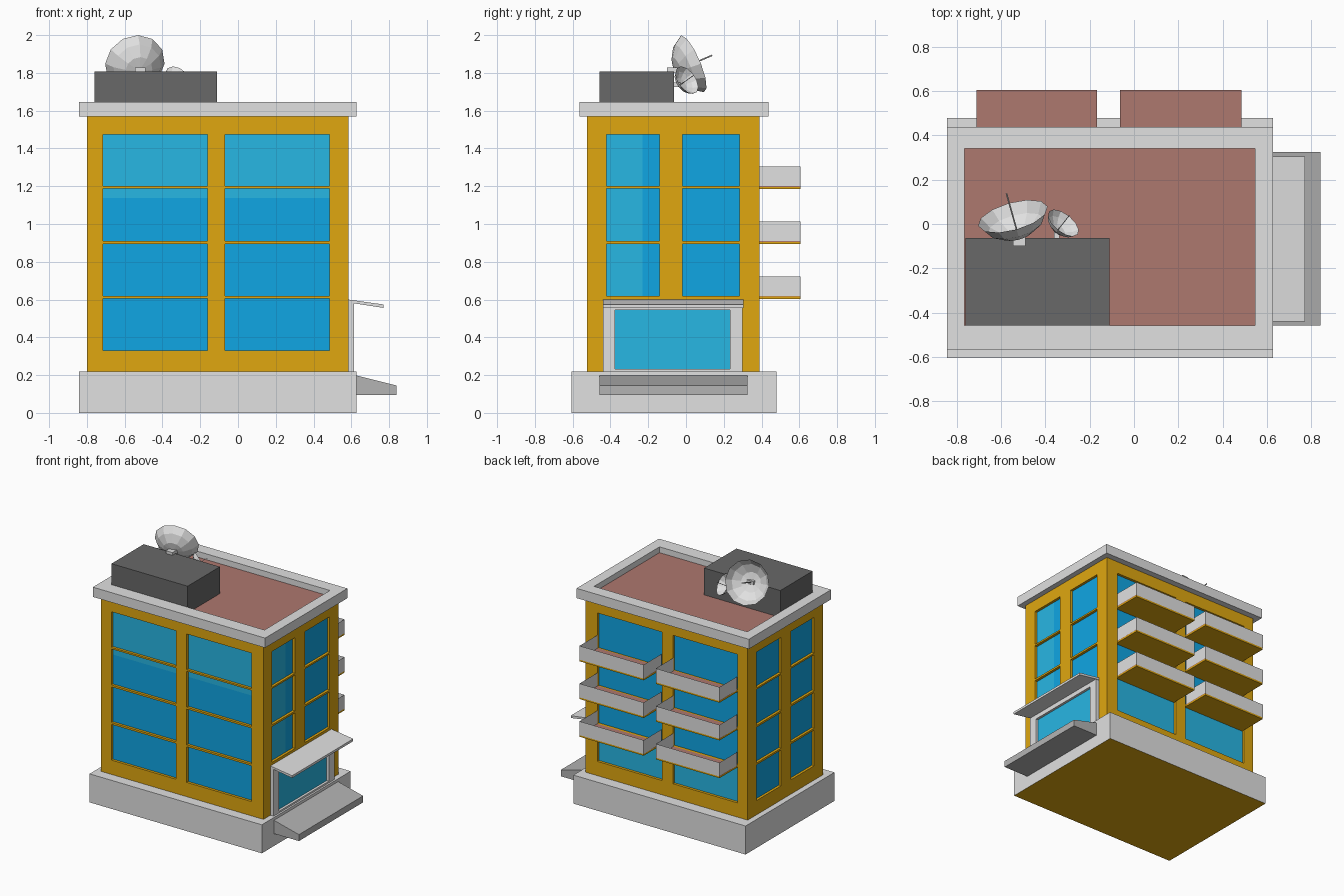
import bpy, bmesh, math
from mathutils import Vector

if "Cube" in bpy.data.objects:
    bpy.data.objects.remove(bpy.data.objects["Cube"])


def mat(name, r, g, b):
    m = bpy.data.materials.new(name)
    lin = [((c / 255 + 0.055) / 1.055) ** 2.4 if c > 10 else c / 255 / 12.92 for c in (r, g, b)]
    m.diffuse_color = (*lin, 1)
    m.use_nodes = True
    m.node_tree.nodes["Principled BSDF"].inputs["Base Color"].default_value = m.diffuse_color
    return m


ORANGE = mat("orange_wall", 224, 167, 16)
BLUE = mat("blue_glass", 16, 166, 228)
LIGHT = mat("light_blue_glass", 39, 183, 228)
GREY = mat("light_grey", 225, 225, 225)
MID = mat("mid_grey", 180, 180, 180)
DARK = mat("dark_grey", 104, 104, 104)
RED = mat("terracotta", 174, 120, 111)


def finish(name, bm, mats, recalc=True):
    if recalc:
        bmesh.ops.remove_doubles(bm, verts=bm.verts, dist=1e-5)
        bmesh.ops.recalc_face_normals(bm, faces=bm.faces)
    me = bpy.data.meshes.new(name)
    bm.to_mesh(me)
    bm.free()
    for m in mats:
        me.materials.append(m)
    ob = bpy.data.objects.new(name, me)
    bpy.context.collection.objects.link(ob)
    return ob


def quad(bm, pts, hint=None, mi=0):
    f = bm.faces.new([bm.verts.new(p) for p in pts])
    f.normal_update()
    if hint is not None and f.normal.dot(Vector(hint)) < 0:
        f.normal_flip()
    f.material_index = mi


def box(name, x, y, z, m, bottom=None):
    bm = bmesh.new()
    bmesh.ops.create_cube(bm, size=1)
    for v in bm.verts:
        v.co = [r[0] if c < 0 else r[1] for c, r in zip(v.co, (x, y, z))]
    bm.normal_update()
    for f in bm.faces:
        if bottom and f.normal.z < -0.5:
            f.material_index = 1
    return finish(name, bm, [m, bottom] if bottom else [m])


def ring(name, P, o, i, d0, d1, m):
    """Rectangular frame: o and i are (a0, a1, b0, b1), P maps (a, b, d)."""
    bm = bmesh.new()
    loop = lambda r: [(r[0], r[2]), (r[1], r[2]), (r[1], r[3]), (r[0], r[3])]
    O, I = loop(o), loop(i)
    for k in range(4):
        n = (k + 1) % 4
        for (a, da), (b, db) in (((O, d0), (O, d1)), ((O, d1), (I, d1)),
                                 ((I, d1), (I, d0)), ((I, d0), (O, d0))):
            quad(bm, [P(*a[k], da), P(*a[n], da), P(*b[n], db), P(*b[k], db)])
    return finish(name, bm, [m])


def prism(name, prof, y0, y1, m):
    """Extrude an xz profile along y."""
    bm = bmesh.new()
    f = bm.faces.new([bm.verts.new((x, y0, z)) for x, z in prof])
    g = bmesh.ops.extrude_face_region(bm, geom=[f])["geom"]
    for v in g:
        if isinstance(v, bmesh.types.BMVert):
            v.co.y = y1
    return finish(name, bm, [m])


# Plinth with orange underside
box("plinth", (-0.843, 0.627), (-0.605, 0.478), (0, 0.22), GREY, ORANGE)

# Walls with recessed windows
X0, X1, Y0, Y1, Z0, Z1 = -0.80, 0.585, -0.525, 0.39, 0.22, 1.57
XC = [(-0.714, -0.162), (-0.07, 0.484)]
YC = [(-0.42, -0.14), (-0.018, 0.282)]
ROWS = [(0.33, 0.605), (0.62, 0.895), (0.91, 1.187), (1.20, 1.475)]
DEPTH = 0.02


def wall(name, P, out, ends, cols, rows, axis, cut, above):
    bm = bmesh.new()
    us = [ends[0]] + [v for c in cols for v in c] + [ends[1]]
    vs = [Z0] + [v for r in rows for v in r] + [Z1]
    for i in range(len(us) - 1):
        for j in range(len(vs) - 1):
            a, b, c, d = us[i], us[i + 1], vs[j], vs[j + 1]
            if not (i % 2 and j % 2):
                quad(bm, [P(a, c, 0), P(b, c, 0), P(b, d, 0), P(a, d, 0)], out)
                continue
            # reveals
            cs = [(a, c), (b, c), (b, d), (a, d)]
            mid = Vector(P((a + b) / 2, (c + d) / 2, 0))
            for k in range(4):
                p, q = cs[k], cs[(k + 1) % 4]
                quad(bm, [P(*p, 0), P(*q, 0), P(*q, DEPTH), P(*p, DEPTH)], mid - Vector(P(*p, 0)))
            # panes, split where the lighter reflection ends
            lo, hi = ((a, b), (c, d))[axis]
            st = [lo, cut, hi] if lo < cut < hi else [lo, hi]
            for s, t in zip(st, st[1:]):
                r = (s, t, c, d) if axis == 0 else (a, b, s, t)
                quad(bm, [P(r[0], r[2], DEPTH), P(r[1], r[2], DEPTH), P(r[1], r[3], DEPTH), P(r[0], r[3], DEPTH)],
                     out, 2 if ((s + t) / 2 > cut) == above else 1)
    finish(name, bm, [ORANGE, BLUE, LIGHT], False)


wall("front_wall", lambda u, v, d: (u, Y0 + d, v), (0, -1, 0), (X0, X1), XC, ROWS, 1, 1.137, True)
wall("back_wall", lambda u, v, d: (u, Y1 - d, v), (0, 1, 0), (X0, X1), XC, ROWS, 1, 0.612, False)
wall("left_wall", lambda u, v, d: (X0 + d, u, v), (-1, 0, 0), (Y0, Y1), YC, ROWS, 1, -9, False)
wall("right_wall", lambda u, v, d: (X1 - d, u, v), (1, 0, 0), (Y0, Y1), YC, ROWS[1:], 0, -0.23, False)

# Roof: parapet, floor and stair housing
ring("parapet", lambda a, b, d: (a, b, d), (-0.843, 0.627, -0.565, 0.438),
     (-0.763, 0.546, -0.457, 0.341), 1.57, 1.645, GREY)
box("roof_floor", (-0.77, 0.55), (-0.46, 0.345), (1.58, 1.60), RED)
box("roof_housing", (-0.76, -0.11), (-0.457, -0.064), (1.595, 1.807), DARK)

# Entrance: frame, glass, canopy, ramp
ring("door_frame", lambda a, b, d: (d, a, b), (-0.44, 0.30, 0.22, 0.59),
     (-0.377, 0.232, 0.233, 0.545), 0.583, 0.613, GREY)
box("door_glass", (0.586, 0.594), (-0.38, 0.235), (0.23, 0.548), LIGHT)
prism("canopy", [(0.584, 0.60), (0.77, 0.574), (0.77, 0.556), (0.613, 0.58), (0.584, 0.58)], -0.44, 0.305, GREY)
prism("entrance_ramp", [(0.62, 0.20), (0.84, 0.145), (0.84, 0.095), (0.62, 0.095)], -0.457, 0.325, MID)

# Balconies: orange slab, terracotta floor, thin grey railing
for n, (a, b) in enumerate(((-0.71, -0.167), (-0.063, 0.484))):
    for k, z in enumerate((0.602, 0.893, 1.184)):
        tag = f"{n + 1}_{k + 1}"
        box("balcony_slab_" + tag, (a, b), (0.385, 0.605), (z, z + 0.013), ORANGE)
        box("balcony_floor_" + tag, (a, b), (0.385, 0.605), (z + 0.013, z + 0.018), RED)
        bm = bmesh.new()
        pts = [(a, 0.39), (a, 0.606), (b, 0.606), (b, 0.39)]
        for (p, q), h in zip(zip(pts, pts[1:]), ((-1, 0, 0), (0, 1, 0), (1, 0, 0))):
            quad(bm, [(*p, z + 0.013), (*q, z + 0.013), (*q, z + 0.12), (*p, z + 0.12)], h)
        finish("balcony_railing_" + tag, bm, [GREY], False)


# Satellite dishes: faceted bowl with a feed rod
def dish(name, centre, axis, R, depth, rod, n=12):
    c, d = Vector(centre), Vector(axis).normalized()
    s = d.cross(Vector((0, 0, 1))).normalized()
    u = s.cross(d)
    bm = bmesh.new()
    rings = []
    for fr, fd in ((1, 0), (0.8, 0.5), (0.45, 0.88)):
        rings.append([bm.verts.new(c - d * depth * fd + R * fr * (
            u * math.cos(2 * math.pi * k / n) + s * math.sin(2 * math.pi * k / n))) for k in range(n)])
    apex = bm.verts.new(c - d * depth)
    for k in range(n):
        m = (k + 1) % n
        for p, q in zip(rings, rings[1:]):
            bm.faces.new((p[k], p[m], q[m], q[k]))
        bm.faces.new((rings[-1][k], rings[-1][m], apex))
    finish(name, bm, [GREY])
    bm = bmesh.new()
    bmesh.ops.create_cone(bm, cap_ends=True, segments=6, radius1=R * 0.025, radius2=R * 0.025, depth=depth + rod)
    ob = finish(name + "_rod", bm, [GREY])
    ob.rotation_euler = d.to_track_quat('Z', 'Y').to_euler()
    ob.location = c + d * (rod - depth) / 2


dish("large_dish", (-0.546, 0.035, 1.849), (-0.25, 0.89, 0.38), 0.163, 0.10, 0.115)
dish("small_dish", (-0.318, 0.005, 1.762), (0.54, 0.68, 0.48), 0.083, 0.05, 0.05)
box("large_dish_mount", (-0.546, -0.49), (-0.10, -0.04), (1.80, 1.828), GREY)
box("small_dish_mount", (-0.36, -0.335), (-0.07, -0.03), (1.725, 1.75), GREY)
